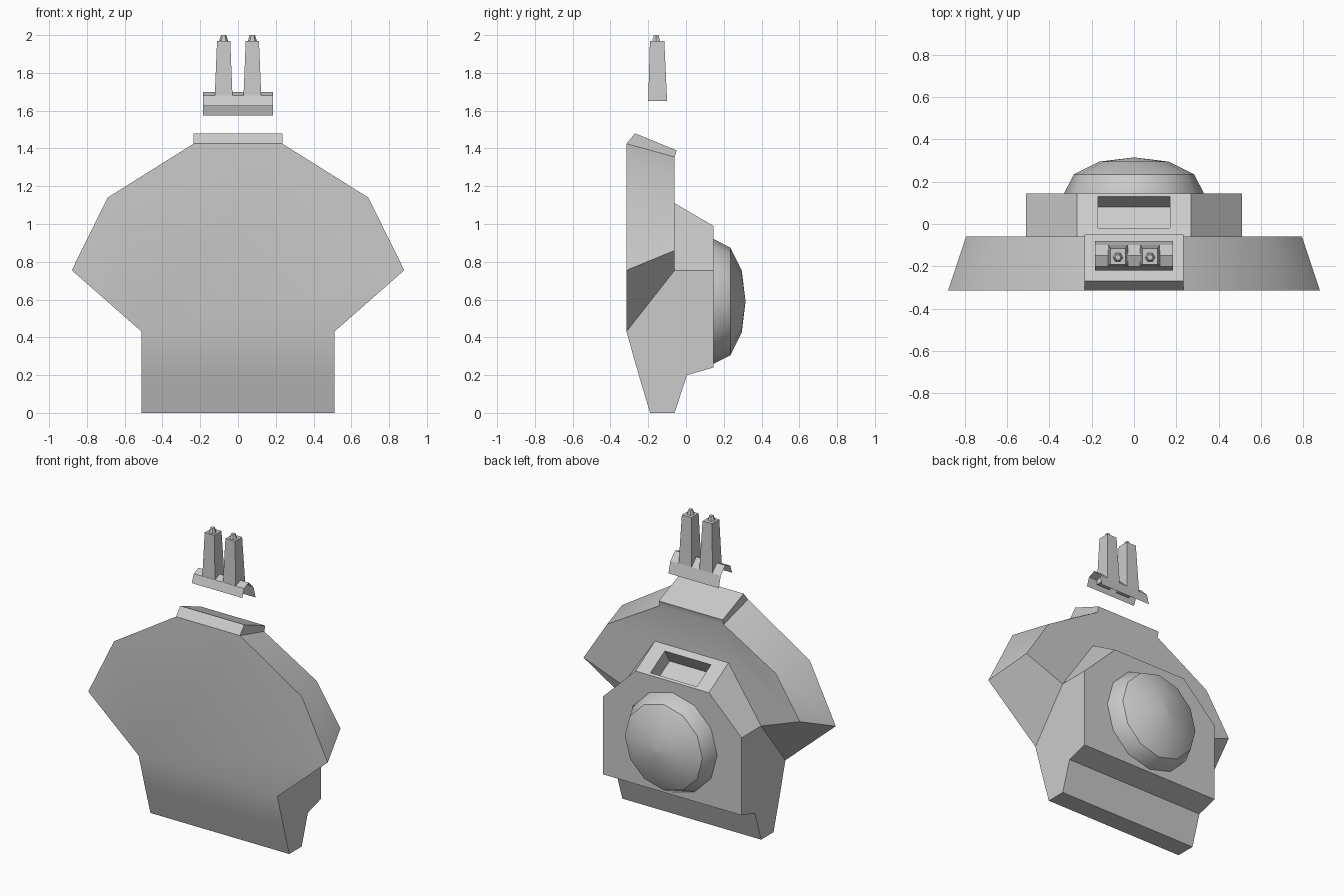
import bpy, bmesh, math
from mathutils import Vector

if "Cube" in bpy.data.objects:
    bpy.data.objects.remove(bpy.data.objects["Cube"])

grey = bpy.data.materials.new("plain_grey")
grey.diffuse_color = (0.6, 0.6, 0.6, 1)
grey.use_nodes = True
grey.node_tree.nodes["Principled BSDF"].inputs["Base Color"].default_value = grey.diffuse_color


def finish(name, bm, closed=True):
    if closed:
        bmesh.ops.recalc_face_normals(bm, faces=bm.faces)
    me = bpy.data.meshes.new(name)
    bm.to_mesh(me)
    bm.free()
    me.materials.append(grey)
    ob = bpy.data.objects.new(name, me)
    bpy.context.collection.objects.link(ob)
    bpy.ops.object.select_all(action='DESELECT')
    ob.select_set(True)
    bpy.context.view_layer.objects.active = ob
    bpy.ops.object.shade_smooth_by_angle(angle=math.radians(30))
    return ob


def loft(bm, rings):
    """Join equal-length rings of points with quads and cap both ends."""
    vs = [[bm.verts.new(p) for p in r] for r in rings]
    n = len(vs[0])
    for a, b in zip(vs, vs[1:]):
        for i in range(n):
            j = (i + 1) % n
            bm.faces.new((a[i], a[j], b[j], b[i]))
    bm.faces.new(vs[0])
    bm.faces.new(vs[-1])


# Main body: right-hand corner points, mirrored to the left
pts = {
    # front outline of the shield, and its smaller back outline
    "f0": (.51, -.315, .43), "f1": (.88, -.315, .755), "f2": (.69, -.315, 1.14), "f3": (.235, -.315, 1.425),
    "b0": (.51, -.06, .755), "b1": (.795, -.06, .86), "b2": (.62, -.06, 1.13), "b3": (.235, -.06, 1.355),
    # raised collar
    "k1": (.235, -.27, 1.48), "k2": (.235, -.05, 1.39),
    # back pack
    "p0": (.27, -.06, 1.11), "p1": (.27, .145, .99), "p2": (.51, .145, .755), "p3": (.51, .145, .24),
    # waist
    "l1": (.51, .005, .2), "l2": (.51, -.06, 0), "l3": (.51, -.19, 0), "l4": (.51, -.25, .2),
}
# recess in the sloping top of the pack
slope = (.99 - 1.11) / .205
down = Vector((0, slope, -1)).normalized() * .1
for i, y in enumerate((-.02, .13)):
    rim = Vector((.17, y, 1.11 + slope * (y + .06)))
    pts[f"h{i}"] = tuple(rim)
    pts[f"g{i}"] = tuple(rim + down)

bm = bmesh.new()
R = {k: bm.verts.new(p) for k, p in pts.items()}
L = {k: bm.verts.new((-p[0], p[1], p[2])) for k, p in pts.items()}
for side in (R, L):
    for names in ("f0 f1 b1 b0", "f1 f2 b2 b1", "f2 f3 b3 b2", "f3 k1 k2 b3", "b0 p0 p1 p2",
                  "f0 b0 p2 p3 l1 l2 l3 l4", "p0 p1 h1 h0", "h0 h1 g1 g0"):
        bm.faces.new([side[n] for n in names.split()])
# faces that span from right to left
for names in ("f0 f1 f2 f3", "p1 p2 p3", "p3 l1", "l1 l2", "l2 l3", "l3 l4", "l4 f0", "f3 k1", "k1 k2",
              "k2 b3", "p0 h0", "h1 p1", "h0 g0", "h1 g1", "g0 g1", "p0 b0 b1 b2 b3"):
    ns = names.split()
    bm.faces.new([R[n] for n in ns] + [L[n] for n in reversed(ns)])
finish("torso", bm)

# Round dome on the back
bm = bmesh.new()
ring = [2 * math.pi * i / 12 for i in range(12)]
loft(bm, [[(r * math.cos(a), y, .59 + r * math.sin(a)) for a in ring]
          for r, y in ((.33, .14), (.33, .146), (.285, .235), (.165, .295), (.002, .315))])
finish("back_dome", bm)

# Floating folded strip that carries the posts
bm = bmesh.new()
profile = ((-.22, 1.625), (-.20, 1.68), (-.15, 1.70), (-.10, 1.65), (-.08, 1.575))
rows = [[bm.verts.new((x, y, z)) for x in (-.185, .185)] for y, z in profile]
for a, b in zip(rows, rows[1:]):
    bm.faces.new((a[0], a[1], b[1], b[0]))
finish("post_bracket", bm, closed=False)

# Two tapered posts with six-sided tips
for label, cx in (("left", -.076), ("right", .076)):
    bm = bmesh.new()
    loft(bm, [[(cx + sx * w, cy + sy * d, z) for sx, sy in ((-1, -1), (1, -1), (1, 1), (-1, 1))]
              for w, d, cy, z in ((.048, .05, -.15, 1.65), (.035, .038, -.153, 1.97))])
    loft(bm, [[(cx + r * math.cos(i * math.pi / 3), -.158 + r * math.sin(i * math.pi / 3), z)
               for i in range(6)] for r, z in ((.024, 1.968), (.014, 2.0))])
    finish(label + "_post", bm)
